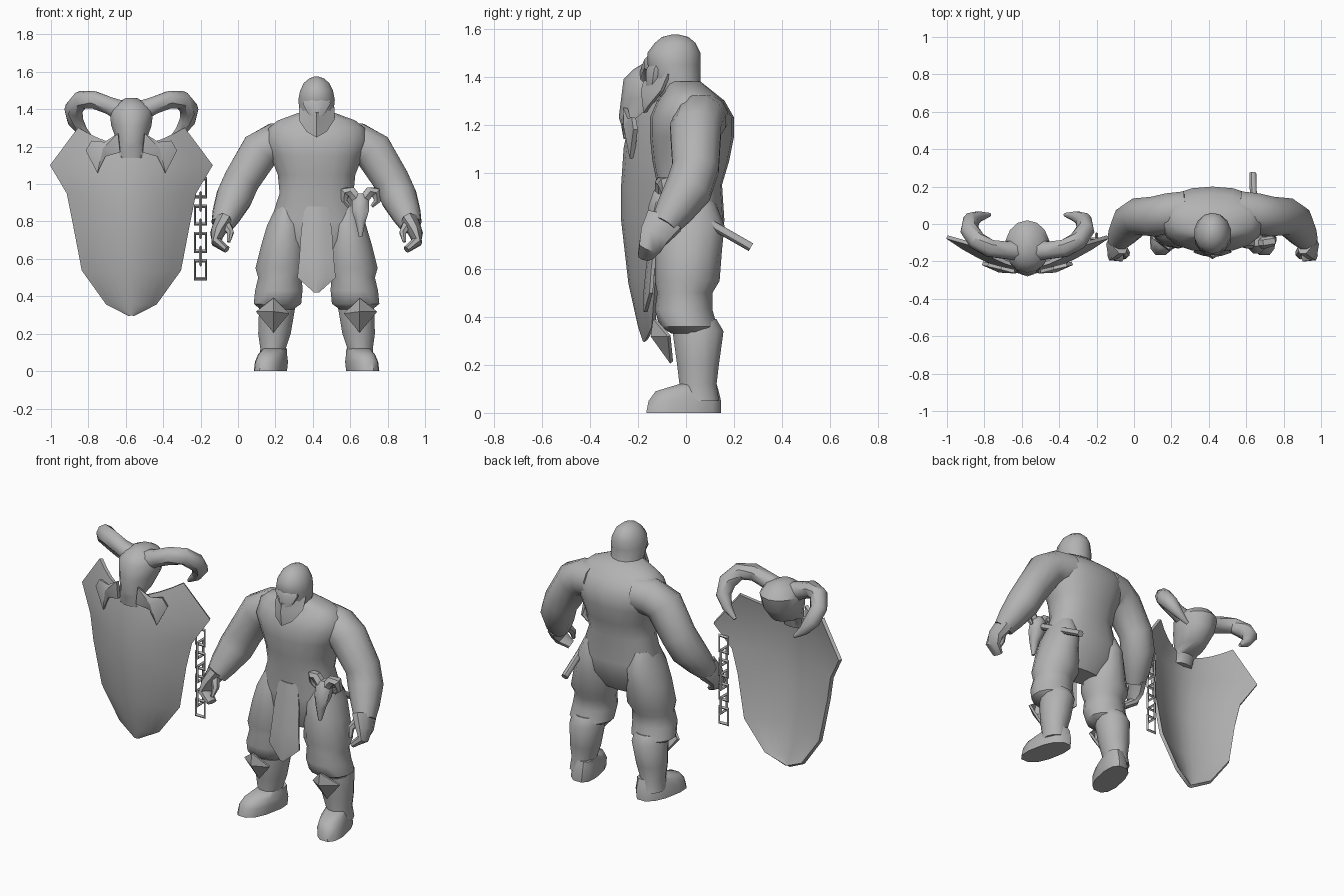
import bpy, bmesh, math
from mathutils import Vector, Matrix

if "Cube" in bpy.data.objects:
    bpy.data.objects.remove(bpy.data.objects["Cube"], do_unlink=True)

grey = (.45, .45, .45, 1)
stone = bpy.data.materials.new("stone_grey")
stone.use_nodes = True
stone.diffuse_color = grey
stone.node_tree.nodes["Principled BSDF"].inputs["Base Color"].default_value = grey

# Where each symmetrical group stands along x
MAN, SHIELD, TROPHY = .42, -.57, .655


def apply_modifier(ob, kind, **settings):
    modifier = ob.modifiers.new(kind.lower(), kind)
    for key, value in settings.items():
        setattr(modifier, key, value)
    bpy.ops.object.modifier_apply(modifier=modifier.name)


def finish(name, bm, x, mirror=False, thickness=0, angle=45):
    bmesh.ops.recalc_face_normals(bm, faces=bm.faces)
    mesh = bpy.data.meshes.new(name)
    bm.to_mesh(mesh)
    bm.free()
    mesh.materials.append(stone)
    ob = bpy.data.objects.new(name, mesh)
    ob.location.x = x
    bpy.context.collection.objects.link(ob)
    bpy.ops.object.select_all(action='DESELECT')
    ob.select_set(True)
    bpy.context.view_layer.objects.active = ob
    if thickness:
        apply_modifier(ob, 'SOLIDIFY', thickness=thickness, offset=0)
    if mirror:
        apply_modifier(ob, 'MIRROR', use_mirror_merge=False)
    bpy.ops.object.shade_smooth_by_angle(angle=math.radians(angle))


def skin(bm, rows, closed):
    for low, high in zip(rows, rows[1:]):
        for i in range(len(low) if closed else len(low) - 1):
            j = (i + 1) % len(low)
            bm.faces.new((low[i], low[j], high[j], high[i]))
    if closed:
        bm.faces.new(rows[0])
        bm.faces.new(rows[-1])


def circle(sides, power=2):
    for i in range(sides):
        angle = math.tau * (i + .5) / sides
        yield [math.copysign(abs(k) ** (2 / power), k) for k in (math.cos(angle), math.sin(angle))]


def stack(name, x, layers, sides=14, power=2, centre=0, splay=0, toe_out=0, **options):
    """Level cross-sections, each given as height, half width, front y, back y."""
    bm = bmesh.new()
    rings = []
    for z, width, front, back in layers:
        ring = []
        for c, s in circle(sides, power):
            y = (front + back) / 2 + s * (back - front) / 2
            ring.append(bm.verts.new((centre - splay * z + width * c - toe_out * y, y, z)))
        rings.append(ring)
    skin(bm, rings, closed=True)
    finish(name, bm, x, **options)


def tube(name, x, path, sides=10, stretch=1, hint=(0, 1, 0), **options):
    """Sections square to a path of x, y, z, radius; stretch widens them along the hint."""
    bm = bmesh.new()
    points = [Vector(p[:3]) for p in path]
    rings = []
    for k, point in enumerate(points):
        along = points[min(k + 1, len(points) - 1)] - points[max(k - 1, 0)]
        across = along.cross(Vector(hint)).normalized()
        up = across.cross(along).normalized()
        radius = path[k][3]
        rings.append([bm.verts.new(point + radius * (across * c + up * s * stretch))
                      for c, s in circle(sides)])
    skin(bm, rings, closed=True)
    finish(name, bm, x, **options)


def sheet(name, x, rows, bow, dip=0, columns=10, **options):
    """Bowed sheet with rows of height, half width, middle y; its top edge dips in the middle."""
    bm = bmesh.new()
    grid = []
    for index, (z, width, y) in enumerate(rows):
        line = []
        for i in range(columns + 1):
            u = 2 * i / columns - 1
            bend = abs(u) ** 1.7
            drop = dip * (1 - bend) if index == 0 else 0
            line.append(bm.verts.new((u * width, y + bow * width * bend, z - drop)))
        grid.append(line)
    skin(bm, grid, closed=False)
    finish(name, bm, x, **options)


def plate(name, x, outline, middle, thickness=.015, **options):
    """Faceted plate fanned around a raised middle point."""
    bm = bmesh.new()
    ring = [bm.verts.new(p) for p in outline]
    peak = bm.verts.new(middle)
    for a, b in zip(ring, ring[1:] + ring[:1]):
        bm.faces.new((a, b, peak))
    finish(name, bm, x, thickness=thickness, angle=30, **options)


# Warrior: torso and head
stack("torso", MAN, [
    (.6, .14, -.07, .08), (.7, .23, -.11, .14), (.8, .25, -.12, .16), (.95, .2, -.12, .15),
    (1.05, .21, -.14, .18), (1.15, .25, -.15, .2), (1.23, .28, -.15, .2), (1.3, .26, -.12, .16),
    (1.34, .21, -.09, .11), (1.38, .1, -.08, .06)], sides=18, power=2.3)
stack("head", MAN, [
    (1.3, .1, -.1, .09), (1.36, .09, -.13, .06), (1.45, .1, -.16, .06),
    (1.5, .09, -.16, .06), (1.54, .07, -.13, .04), (1.565, .04, -.1, .01), (1.575, .01, -.06, -.03)])
stack("brow_and_nose", MAN, [
    (1.36, .04, -.17, -.08), (1.43, .08, -.17, -.05), (1.46, .07, -.15, -.05)], sides=8)
half_beard = [(.05, -.15, 1.28), (.09, -.1, 1.34), (.09, -.07, 1.41)]
plate("beard", MAN,
      [(0, -.17, 1.25), *half_beard, (0, -.17, 1.38)] + [(-x, y, z) for x, y, z in reversed(half_beard)],
      middle=(0, -.18, 1.34))

# Warrior: arms and hands
tube("arms", MAN, [
    (.13, .08, 1.23, .1), (.22, .06, 1.22, .11), (.3, .04, 1.18, .11), (.4, .04, 1.02, .1),
    (.44, .01, .93, .1), (.48, -.05, .84, .08), (.505, -.09, .78, .06)], sides=12, mirror=True)
tube("hands", MAN, [
    (.5, -.09, .8, .05), (.53, -.13, .74, .04), (.535, -.15, .69, .03), (.48, -.17, .65, .02)],
    sides=8, stretch=1.7, mirror=True)
tube("thumbs", MAN, [
    (.49, -.12, .79, .03), (.46, -.16, .74, .02), (.47, -.18, .69, .01)], sides=6, mirror=True)

# Warrior: trousers, boots, knee guards and loincloth
leg = dict(centre=.245, splay=.1, mirror=True)
stack("trousers", MAN, [
    (.88, .06, -.08, .12), (.78, .1, -.12, .16), (.68, .12, -.13, .15), (.55, .14, -.13, .14),
    (.5, .12, -.12, .11), (.43, .13, -.13, .11), (.36, .13, -.11, .13), (.33, .09, -.06, .1)], **leg)
stack("boots", MAN, [
    (.39, .09, -.06, .13), (.34, .1, -.06, .16), (.2, .09, -.04, .14), (.12, .07, -.03, .13),
    (.05, .07, -.03, .14)], sides=12, **leg)
stack("feet", MAN, [
    (0, .08, -.17, .15), (.05, .08, -.16, .15), (.09, .07, -.13, .14), (.12, .06, -.03, .13)],
    sides=12, power=2.5, toe_out=.2, **leg)
plate("knee_guards", MAN, [
    (.23, -.13, .39), (.15, -.08, .31), (.23, -.06, .21), (.32, -.07, .32)],
    middle=(.23, -.14, .32), mirror=True)
sheet("loincloth", MAN, [
    (.88, .06, -.12), (.75, .08, -.14), (.6, .09, -.16), (.5, .1, -.17), (.42, .01, -.17)],
    bow=.25, columns=4, thickness=.015)

# Belt weapon: horned skull on a haft that points back
tube("weapon_haft", TROPHY, [(-.01, -.08, .89, .02), (-.02, .27, .69, .02)], sides=8, hint=(1, 0, 0))
stack("weapon_skull", TROPHY, [
    (.72, .01, -.15, -.13), (.8, .03, -.16, -.1), (.86, .05, -.16, -.06),
    (.92, .05, -.14, -.05), (.95, .03, -.12, -.07)], sides=8)
tube("weapon_horns", TROPHY, [
    (.02, -.1, .92, .03), (.05, -.1, .96, .03), (.08, -.09, .96, .03),
    (.09, -.08, .91, .02), (.06, -.08, .88, .01)], sides=6, mirror=True)

# Shield body
sheet("shield", SHIELD, [
    (1.3, .28, -.23), (1.1, .43, -.25), (.95, .34, -.26), (.8, .31, -.26),
    (.54, .26, -.23), (.36, .13, -.19), (.3, .01, -.17)], bow=.42, dip=.1, thickness=.02)

# Shield crest: horned skull with fangs and side hooks
stack("crest_skull", SHIELD, [
    (1.14, .06, -.26, -.2), (1.2, .07, -.27, -.18), (1.23, .08, -.28, -.06), (1.31, .11, -.27, 0),
    (1.39, .12, -.26, .02), (1.43, .09, -.22, -.01), (1.46, .03, -.17, -.07)])
tube("crest_horns", SHIELD, [
    (.05, -.14, 1.39, .06), (.12, -.14, 1.42, .05), (.2, -.13, 1.45, .05), (.27, -.09, 1.45, .05),
    (.31, -.03, 1.4, .05), (.3, .02, 1.34, .045), (.26, .04, 1.28, .03), (.2, .05, 1.23, .01)],
    sides=8, mirror=True)
hook = [(.07, 1.27), (.14, 1.22), (.21, 1.23), (.24, 1.18), (.18, 1.06), (.14, 1.15), (.06, 1.17)]
plate("crest_hooks", SHIELD, [(x, x / 4 - .27, z) for x, z in hook],
      middle=(.15, -.25, 1.19), thickness=.02, mirror=True)
tube("crest_fangs", SHIELD, [(.05, -.23, 1.17, .02), (.06, -.24, 1.12, .002)], sides=6, mirror=True)

# Hanging chain: upright square links, turned alternately
upright = (Matrix.Diagonal((1, 1, 1.6, 1)) @ Matrix.Rotation(math.pi / 2, 4, 'X')
           @ Matrix.Rotation(math.pi / 4, 4, 'Z'))
for k in range(7):
    bpy.ops.mesh.primitive_torus_add(major_segments=4, minor_segments=4,
                                     major_radius=.042, minor_radius=.008)
    link = bpy.context.object
    link.name = "chain_link"
    link.data.transform(Matrix.Rotation(math.pi / 2 * (k % 2), 4, 'Z') @ upright)
    link.data.materials.append(stone)
    link.location = (-.2, -.08, .98 - .073 * k)
